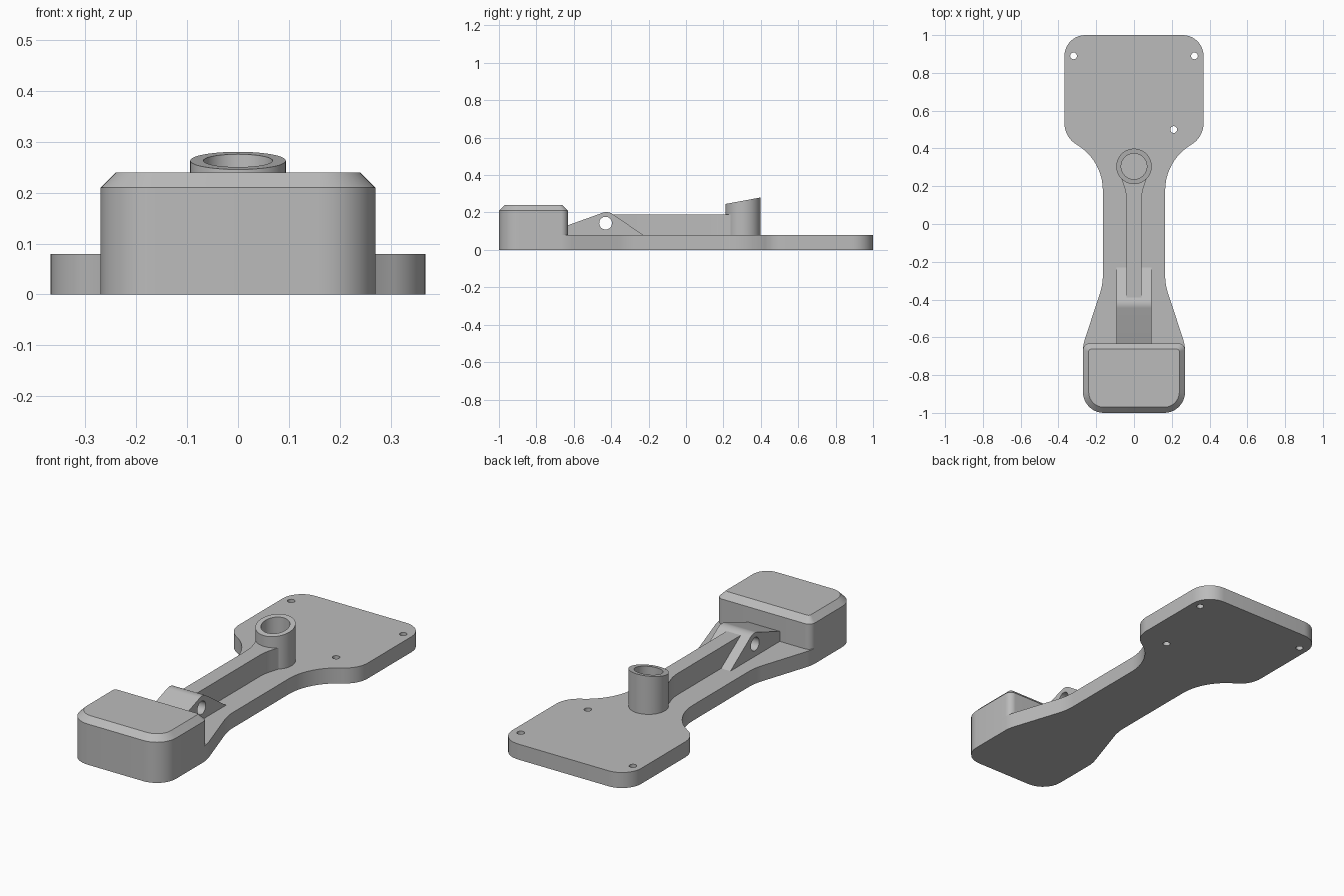
import bpy, bmesh
from math import sin, cos, tan, pi, radians
from mathutils import Vector, Matrix

cube = bpy.data.objects.get("Cube")
if cube:
    bpy.data.objects.remove(cube, do_unlink=True)

GREY = (0.5, 0.5, 0.5, 1)
grey = bpy.data.materials.new("plain grey")
grey.use_nodes = True
grey.diffuse_color = GREY
grey.node_tree.nodes["Principled BSDF"].inputs["Base Color"].default_value = GREY


def finish(bm, name):
    """Turn a bmesh into a smooth-shaded grey object with sharp edges kept."""
    bmesh.ops.recalc_face_normals(bm, faces=bm.faces)
    mesh = bpy.data.meshes.new(name)
    bm.to_mesh(mesh)
    bm.free()
    mesh.materials.append(grey)
    obj = bpy.data.objects.new(name, mesh)
    bpy.context.collection.objects.link(obj)
    bpy.ops.object.select_all(action="DESELECT")
    obj.select_set(True)
    bpy.context.view_layer.objects.active = obj
    bpy.ops.object.shade_smooth_by_angle(angle=radians(25))
    return obj


def rounded(corners, seg=10):
    """Closed outline from (x, y, radius) corners, each replaced by an arc."""
    out = []
    for i, (x, y, r) in enumerate(corners):
        p = Vector((x, y))
        if r == 0:
            out.append(p)
            continue
        a = (Vector(corners[i - 1][:2]) - p).normalized()
        b = (Vector(corners[(i + 1) % len(corners)][:2]) - p).normalized()
        half = a.angle(b) / 2
        centre = p + (a + b).normalized() * r / sin(half)
        start = p + a * r / tan(half) - centre
        sweep = start.angle_signed(p + b * r / tan(half) - centre)
        for k in range(seg + 1):
            out.append(centre + Matrix.Rotation(-sweep * k / seg, 2) @ start)
    return out


def mirrored(half):
    """Complete a right-hand half outline across x = 0."""
    return half + [(-c[0],) + tuple(c[1:]) for c in reversed(half)]


def circle(x, y, r, n=32):
    return [Vector((x + r * cos(2 * pi * k / n), y + r * sin(2 * pi * k / n)))
            for k in range(n)]


def prism(name, loops, low, high, place=lambda u, v, w: (u, v, w)):
    """Extrude an outline with holes between two levels."""
    bm = bmesh.new()
    for loop in loops:
        vs = [bm.verts.new(place(p[0], p[1], low)) for p in loop]
        for i, v in enumerate(vs):
            bm.edges.new((vs[i - 1], v))
    bmesh.ops.triangle_fill(bm, edges=bm.edges[:], use_beauty=True)
    ext = bmesh.ops.extrude_face_region(bm, geom=bm.faces[:], use_keep_orig=True)
    moved = [g for g in ext["geom"] if isinstance(g, bmesh.types.BMVert)]
    shift = Vector(place(0, 0, high)) - Vector(place(0, 0, low))
    bmesh.ops.translate(bm, verts=moved, vec=shift)
    return finish(bm, name)


def loft(name, loops, ring=False):
    """Skin between equal loops; cap the ends or close back to the first."""
    bm = bmesh.new()
    rows = [[bm.verts.new(p) for p in loop] for loop in loops]
    pairs = list(zip(rows, rows[1:])) + ([(rows[-1], rows[0])] if ring else [])
    for lo, hi in pairs:
        for i in range(len(lo)):
            bm.faces.new((lo[i - 1], lo[i], hi[i], hi[i - 1]))
    if not ring:
        bm.faces.new(rows[0])
        bm.faces.new(rows[-1])
    return finish(bm, name)


# Base plate: broad rear pad, narrow waist, flared foot, three screw holes
plate = rounded(mirrored([
    (0.27, -0.8, 0), (0.27, -0.64, 0.2), (0.165, -0.32, 0.3),
    (0.165, 0.335, 0.28), (0.368, 0.46, 0.13), (0.368, 1, 0.11)]))
holes = [circle(x, y, 0.018, 20) for x, y in ((-0.32, 0.89), (0.32, 0.89), (0.21, 0.5))]
prism("base_plate", [plate] + holes, 0, 0.08)


# Front block with a chamfered top
def block_loop(inset, z):
    x, r = 0.27 - inset, 0.11 - inset
    back = 0.035 - inset * 0.7
    pts = rounded(mirrored([(x, -1 + inset, r), (x, -0.632 - inset, back)]))
    return [(p.x, p.y, z) for p in pts]


loft("front_block", [block_loop(0, 0), block_loop(0, 0.21), block_loop(0.03, 0.24)])

# Pivot bracket with a cross hole
bracket = rounded([(-0.65, 0.07, 0), (-0.215, 0.07, 0),
                   (-0.417, 0.209, 0.06), (-0.65, 0.125, 0)])
prism("pivot_bracket", [bracket, circle(-0.43, 0.143, 0.034)], -0.093, 0.093,
      lambda u, v, w: (w, u, v))

# Centre rib flaring into the socket
rib = rounded(mirrored([(0.04, -0.39, 0), (0.04, 0.16, 0.25),
                        (0.066, 0.24, 0), (0.03, 0.228, 0)]))
prism("centre_rib", [rib], 0.07, 0.19)


# Round socket with a slanted rim
def socket_loop(r, slanted):
    return [(p.x, p.y, 0.263 + 0.185 * (p.y - 0.305) if slanted else 0.07)
            for p in circle(0, 0.305, r, 48)]


loft("socket", [socket_loop(0.094, False), socket_loop(0.094, True),
                socket_loop(0.068, True), socket_loop(0.068, False)], ring=True)
